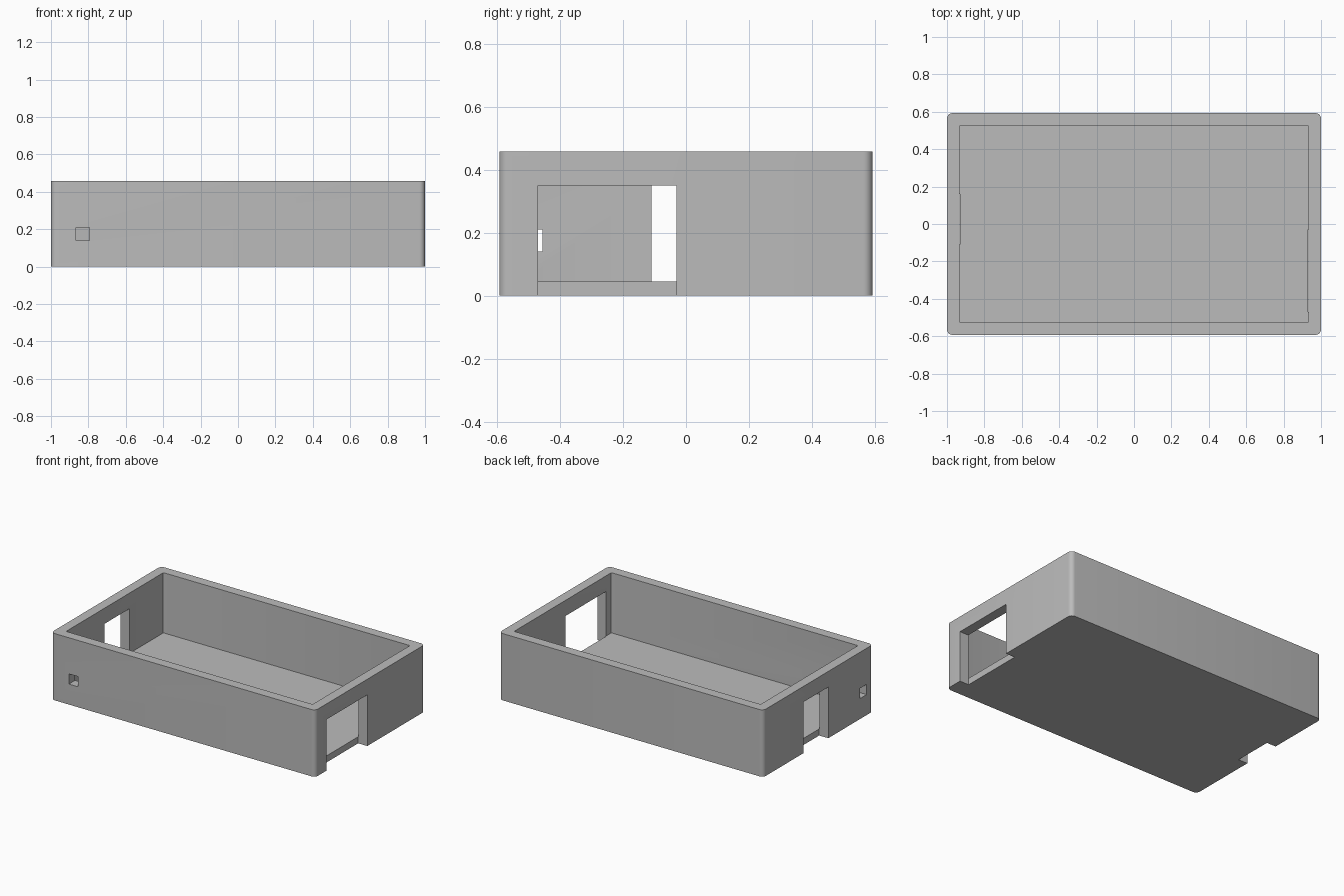
import bpy
import bmesh
from math import radians

cube = bpy.data.objects.get("Cube")
if cube:
    bpy.data.objects.remove(cube, do_unlink=True)

HALF_X, HALF_Y, HEIGHT = 1.0, 0.593, 0.457
WALL, FLOOR, CORNER = 0.067, 0.045, 0.03
INNER_X, INNER_Y = HALF_X - WALL, HALF_Y - WALL
OUT = 1.1

grey = bpy.data.materials.new("plain_grey")
grey.use_nodes = True
colour = (0.5, 0.5, 0.5, 1)
grey.diffuse_color = colour
grey.node_tree.nodes["Principled BSDF"].inputs["Base Color"].default_value = colour


def box(name, low, high, radius=0, segments=6):
    """Box between two corners, with optional rounded upright edges."""
    bm = bmesh.new()
    bmesh.ops.create_cube(bm, size=1)
    for v in bm.verts:
        v.co = [(a + b) / 2 + c * (b - a) for a, b, c in zip(low, high, v.co)]
    if radius:
        upright = [e for e in bm.edges if abs(e.verts[0].co.z - e.verts[1].co.z) > 0.01]
        bmesh.ops.bevel(bm, geom=upright, offset=radius, segments=segments,
                        profile=0.5, affect='EDGES')
    mesh = bpy.data.meshes.new(name)
    bm.to_mesh(mesh)
    bm.free()
    mesh.materials.append(grey)
    obj = bpy.data.objects.new(name, mesh)
    bpy.context.collection.objects.link(obj)
    return obj


def cut(target, low, high, radius=0):
    """Subtract a box and discard the cutter."""
    cutter = box("cutter", low, high, radius, 3)
    cutter.hide_render = True
    mod = target.modifiers.new("cut", 'BOOLEAN')
    mod.operation, mod.solver, mod.object = 'DIFFERENCE', 'EXACT', cutter
    bpy.context.view_layer.objects.active = target
    bpy.ops.object.modifier_apply(modifier=mod.name)
    bpy.data.objects.remove(cutter, do_unlink=True)


# Open tray with rounded outer corners
tray = box("enclosure_tray", (-HALF_X, -HALF_Y, 0), (HALF_X, HALF_Y, HEIGHT), CORNER)
cut(tray, (-INNER_X, -INNER_Y, FLOOR), (INNER_X, INNER_Y, OUT), 0.006)

# Tall end-wall openings, cut down through the foot of each wall
cut(tray, (INNER_X - 0.002, -0.47, -OUT), (OUT, -0.03, 0.35))
cut(tray, (-OUT, -0.11, -OUT), (-INNER_X + 0.002, 0.16, 0.35))

# Small square ports near the front corner
cut(tray, (-0.865, -OUT, 0.14), (-0.795, -INNER_Y + 0.02, 0.21))
cut(tray, (-OUT, -0.525, 0.14), (-INNER_X + 0.02, -0.455, 0.21))

# Smooth only the rounded corners
bpy.ops.object.select_all(action='DESELECT')
tray.select_set(True)
bpy.context.view_layer.objects.active = tray
bpy.ops.object.shade_smooth_by_angle(angle=radians(30))
